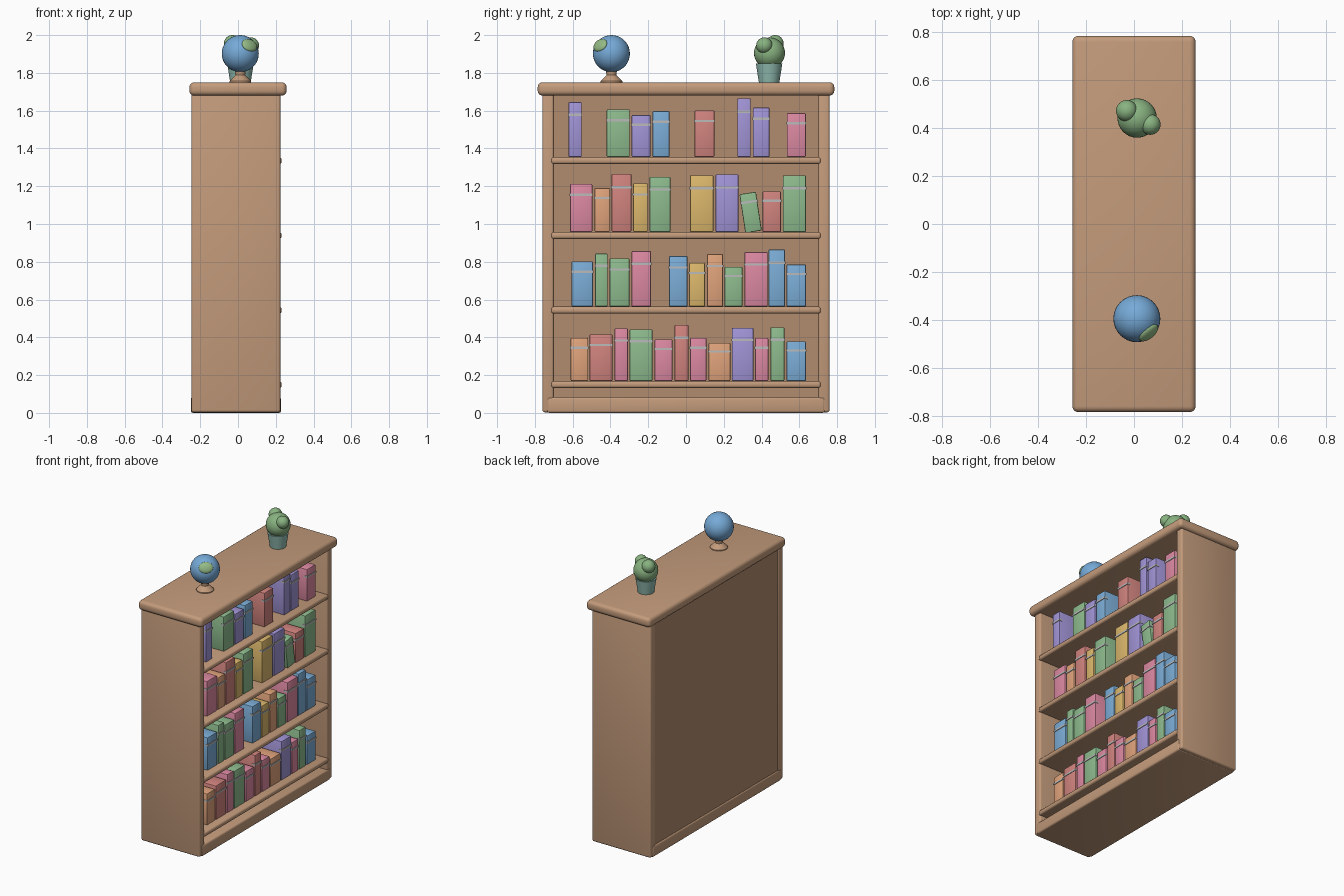
import bpy, bmesh, math
from mathutils import Vector, Matrix

if "Cube" in bpy.data.objects:
    bpy.data.objects.remove(bpy.data.objects["Cube"])

def material(name, rgb):
    m = bpy.data.materials.new(name)
    m.diffuse_color = (*rgb, 1)
    m.use_nodes = True
    m.node_tree.nodes["Principled BSDF"].inputs["Base Color"].default_value = m.diffuse_color
    return m

WOOD = material("wood", (0.55, 0.33, 0.20))
BACK = material("dark_wood", (0.44, 0.26, 0.155))
POT = material("pot_teal", (0.28, 0.50, 0.43))
LEAF = material("leaf_green", (0.25, 0.45, 0.22))
SEA = material("sea_blue", (0.18, 0.40, 0.68))
LAND = material("land_green", (0.30, 0.50, 0.24))
BAND = material("band_grey", (0.5, 0.5, 0.5))
BOOK = {k: material("book_" + k, c) for k, c in {
    "purple": (0.36, 0.30, 0.68), "green": (0.27, 0.50, 0.27),
    "blue": (0.20, 0.42, 0.68), "red": (0.64, 0.23, 0.21),
    "pink": (0.72, 0.25, 0.36), "orange": (0.75, 0.37, 0.20),
    "yellow": (0.72, 0.48, 0.15)}.items()}

def add(name, bm, mat, matrix=Matrix()):
    me = bpy.data.meshes.new(name)
    bm.to_mesh(me)
    bm.free()
    ob = bpy.data.objects.new(name, me)
    bpy.context.collection.objects.link(ob)
    me.materials.append(mat)
    ob.matrix_world = matrix
    bpy.ops.object.select_all(action='DESELECT')
    ob.select_set(True)
    bpy.context.view_layer.objects.active = ob
    bpy.ops.object.shade_smooth_by_angle(angle=math.radians(40))
    return ob

def box(name, lo, hi, mat, bevel=0.0, segs=3, matrix=Matrix()):
    lo, hi = Vector(lo), Vector(hi)
    bm = bmesh.new()
    bmesh.ops.create_cube(bm, size=1)
    bmesh.ops.scale(bm, vec=hi - lo, verts=bm.verts)
    bmesh.ops.translate(bm, vec=(lo + hi) / 2, verts=bm.verts)
    if bevel:
        bmesh.ops.bevel(bm, geom=bm.edges[:], offset=bevel, segments=segs,
                        profile=0.5, affect='EDGES')
    return add(name, bm, mat, matrix)

def ball(name, centre, r, mat, matrix=None):
    bm = bmesh.new()
    bmesh.ops.create_uvsphere(bm, u_segments=32, v_segments=18, radius=r)
    return add(name, bm, mat, matrix or Matrix.Translation(centre))

def lathe(name, centre, profile, mat):
    bm = bmesh.new()
    vs = [bm.verts.new((r, 0, z)) for r, z in profile]
    es = [bm.edges.new(p) for p in zip(vs, vs[1:])]
    bmesh.ops.spin(bm, geom=vs + es, cent=(0, 0, 0), axis=(0, 0, 1),
                   angle=math.tau, steps=32)
    bmesh.ops.remove_doubles(bm, verts=bm.verts, dist=1e-5)
    bmesh.ops.recalc_face_normals(bm, faces=bm.faces)
    return add(name, bm, mat, Matrix.Translation(centre))

# Case: sides, top, back, plinth and shelves (open towards +x)
for s, n in ((-1, "front"), (1, "rear")):
    box("side_panel_" + n, (-0.247, min(s * 0.70, s * 0.76), 0.003),
        (0.224, max(s * 0.70, s * 0.76), 1.71), WOOD, 0.012)
box("top_board", (-0.257, -0.785, 1.68), (0.257, 0.785, 1.75), WOOD, 0.025, 4)
box("back_panel", (-0.243, -0.735, 0.03), (-0.22, 0.735, 1.70), BACK)
box("plinth", (-0.25, -0.735, 0.0), (0.228, 0.735, 0.083), WOOD, 0.012)
shelf_tops = (1.354, 0.957, 0.562, 0.168)
for i, z in enumerate(shelf_tops):
    box(f"shelf_{i + 1}", (-0.23, -0.714, z - 0.036), (0.231, 0.714, z),
        WOOD, 0.013)

# Books: (left edge, width, height, colour, lean)
rows = [
    [(-.622, .070, .29, "purple"), (-.42, .122, .252, "green"),
     (-.288, .10, .222, "purple"), (-.177, .09, .242, "blue"),
     (.045, .105, .247, "red"), (.272, .07, .31, "purple"),
     (.354, .088, .262, "purple"), (.534, .10, .232, "pink")],
    [(-.614, .118, .255, "pink"), (-.484, .08, .233, "orange"),
     (-.394, .105, .308, "red"), (-.28, .077, .257, "yellow"),
     (-.193, .111, .292, "green"), (.021, .124, .30, "yellow"),
     (.156, .122, .305, "purple"), (.298, .088, .207, "green", 0.15),
     (.405, .098, .215, "red"), (.513, .122, .30, "green")],
    [(-.606, .114, .239, "blue"), (-.481, .066, .281, "green"),
     (-.405, .106, .255, "green"), (-.288, .103, .294, "pink"),
     (-.09, .098, .268, "blue"), (.016, .085, .231, "yellow"),
     (.111, .085, .278, "orange"), (.204, .095, .21, "green"),
     (.31, .122, .289, "pink"), (.437, .087, .302, "blue"),
     (.532, .103, .223, "blue")],
    [(-.611, .093, .228, "orange"), (-.511, .122, .247, "red"),
     (-.378, .071, .279, "pink"), (-.299, .122, .273, "green"),
     (-.167, .095, .22, "pink"), (-.061, .074, .297, "red"),
     (.021, .087, .228, "pink"), (.119, .116, .202, "orange"),
     (.243, .114, .281, "purple"), (.365, .071, .228, "pink"),
     (.447, .074, .284, "green"), (.532, .103, .21, "blue")]]
for r, (row, z) in enumerate(zip(rows, shelf_tops)):
    for i, (y, w, h, colour, *lean) in enumerate(row):
        mw = Matrix.Translation((0, y + w / 2, z + h / 2 + 0.001))
        if lean:
            mw = mw @ Matrix.Rotation(lean[0], 4, 'X')
        box(f"book_{r + 1}_{i + 1}", (-0.12, -w / 2, -h / 2),
            (0.18, w / 2, h / 2), BOOK[colour], 0.006, 2, mw)
        zb = h * 0.27
        box(f"book_band_{r + 1}_{i + 1}", (0.155, -w / 2 - .002, zb - .006),
            (0.184, w / 2 + .002, zb + .006), BAND, matrix=mw)

# Globe on a flared stand with one raised land patch
globe = Vector((0.012, -0.395, 1.902))
lathe("globe_stand", (globe.x, globe.y, 1.748),
      [(0, 0), (.058, 0), (.058, .008), (.026, .04), (.03, .07), (0, .07)], WOOD)
ball("globe", globe, 0.098, SEA)
n = Vector((0.05, -0.06, 0.045)).normalized()
ball("globe_land", globe, 1, LAND, Matrix.Translation(globe + n * 0.088)
     @ n.to_track_quat('Z', 'Y').to_matrix().to_4x4()
     @ Matrix.Diagonal((0.048, 0.038, 0.018, 1)))

# Potted plant made of three round lobes
lathe("plant_pot", (0.013, 0.44, 1.748),
      [(0, 0), (.054, 0), (.07, .102), (.06, .102), (0, .095)], POT)
ball("plant_body", (0.013, 0.442, 1.905), 0.082, LEAF)
ball("plant_lobe_tall", (-0.03, 0.472, 1.955), 0.045, LEAF)
ball("plant_lobe_low", (0.068, 0.415, 1.945), 0.043, LEAF)
